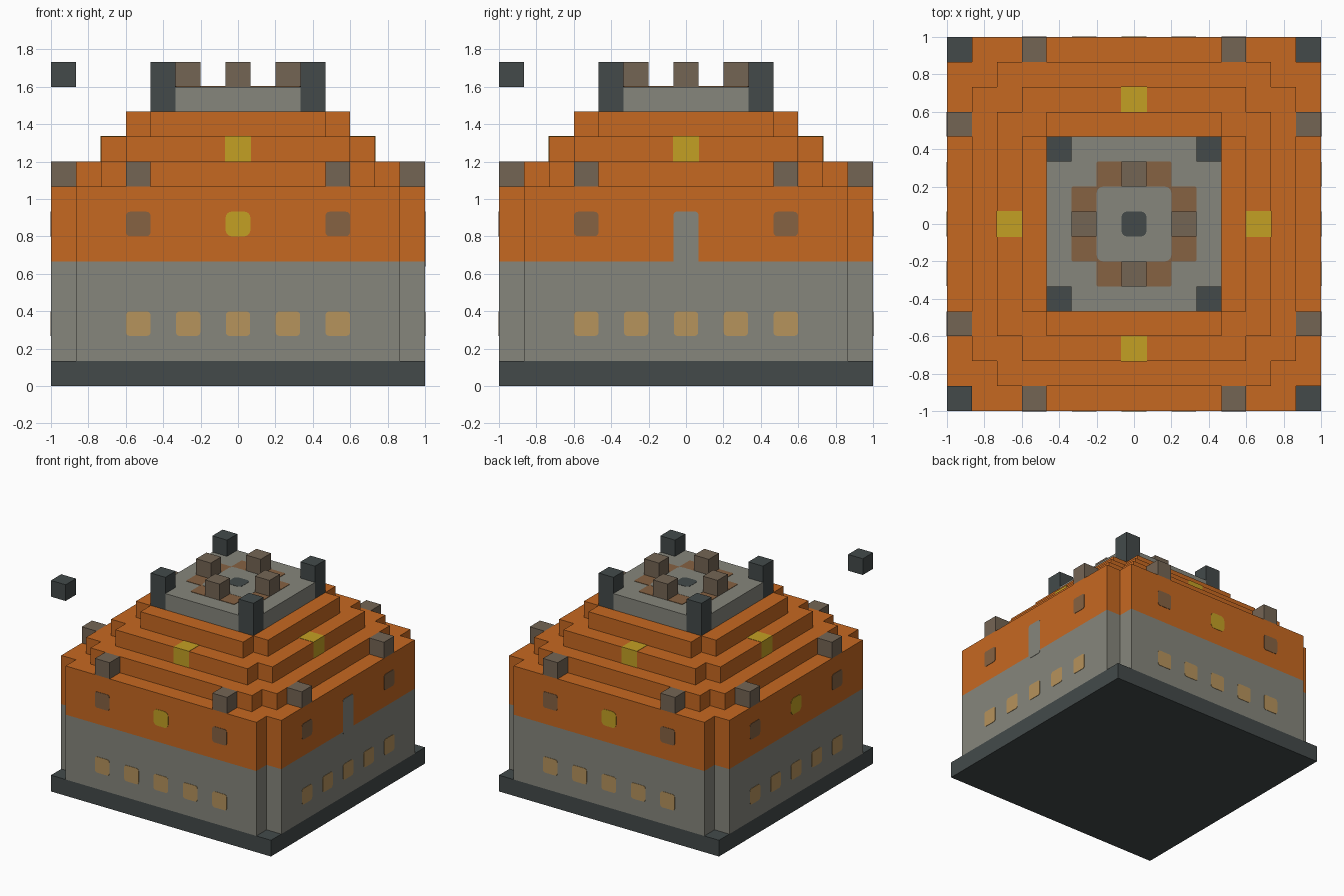
import bpy, bmesh
from math import pi, sin, cos
from mathutils import Matrix, Vector

if "Cube" in bpy.data.objects:
    bpy.data.objects.remove(bpy.data.objects["Cube"], do_unlink=True)

U = 2 / 15  # one building block


def material(name, rgb):
    linear = [((c / 255 + 0.055) / 1.055) ** 2.4 for c in rgb] + [1.0]
    m = bpy.data.materials.new(name)
    m.use_nodes = True
    m.diffuse_color = linear
    bsdf = next(n for n in m.node_tree.nodes if n.type == 'BSDF_PRINCIPLED')
    bsdf.inputs["Base Color"].default_value = linear
    return m


SLATE = material("dark slate", (67, 74, 74))
STONE = material("grey stone", (134, 134, 124))
ORANGE = material("orange clay", (198, 104, 33))
WOOD = material("grey brown wood", (116, 101, 84))
BROWN = material("painted brown", (134, 98, 66))
TAN = material("tan window", (182, 147, 92))
GOLD = material("gold", (196, 160, 36))


def finish(bm, name, mats):
    bmesh.ops.recalc_face_normals(bm, faces=bm.faces)
    mesh = bpy.data.meshes.new(name)
    bm.to_mesh(mesh)
    bm.free()
    for m in mats:
        mesh.materials.append(m)
    obj = bpy.data.objects.new(name, mesh)
    bpy.context.collection.objects.link(obj)
    return obj


def box(name, centre, size, mat):
    bm = bmesh.new()
    bmesh.ops.create_cube(bm, size=1)
    bmesh.ops.scale(bm, vec=size, verts=bm.verts)
    bmesh.ops.translate(bm, vec=centre, verts=bm.verts)
    return finish(bm, name, [mat])


def plate(name, w, h, radius, matrix, mat, thick=0.006):
    """Thin rounded rectangle, half sunk into the surface."""
    bm = bmesh.new()
    verts = []
    for q, (sx, sy) in enumerate([(1, 1), (-1, 1), (-1, -1), (1, -1)]):
        for i in range(5):
            a = (q + i / 4) * pi / 2
            verts.append(bm.verts.new((sx * (w / 2 - radius) + radius * cos(a),
                                       sy * (h / 2 - radius) + radius * sin(a),
                                       -thick / 2)))
    face = bm.faces.new(verts)
    out = bmesh.ops.extrude_face_region(bm, geom=[face])["geom"]
    top = [g for g in out if isinstance(g, bmesh.types.BMVert)]
    bmesh.ops.translate(bm, vec=(0, 0, thick), verts=top)
    bm.transform(matrix)
    return finish(bm, name, [mat])


def wall(side, along, z):
    """Matrix of a wall spot; sides run front, right, back, left."""
    return (Matrix.Rotation(side * pi / 2, 4, 'Z')
            @ Matrix.Translation((along, -1, z)) @ Matrix.Rotation(pi / 2, 4, 'X'))


def turned(side, x, y, z):
    return Matrix.Rotation(side * pi / 2, 3, 'Z') @ Vector((x, y, z))


# Foundation slab
box("foundation", (0, 0, U / 2), (2, 2, U), SLATE)

# Walls, stepped roof and top terrace: one shell with notched corners
# (half width, height), in blocks
levels = [(7.5, 1), (7.5, 5), (7.5, 8), (6.5, 8), (6.5, 9), (5.5, 9),
          (5.5, 10), (4.5, 10), (4.5, 11), (3.5, 11), (3.5, 12)]
bm = bmesh.new()
rings = []
for half, z in levels:
    ring = []
    for side in range(4):
        for x, y in [(half, half - 1), (half - 1, half - 1), (half - 1, half)]:
            ring.append(bm.verts.new(turned(side, x * U, y * U, z * U)))
    rings.append(ring)
for low, high in zip(rings, rings[1:]):
    for i in range(12):
        j = (i + 1) % 12
        bm.faces.new((low[i], low[j], high[j], high[i]))
bm.faces.new(rings[-1])
for f in bm.faces:
    z = f.calc_center_median().z / U
    f.material_index = 0 if z < 5 or z > 11.2 else 1
finish(bm, "walls_and_stepped_roof", [STONE, ORANGE])

for side in range(4):
    # Lower row of windows and the two upper ones
    for i in range(-2, 3):
        plate("lower_window", U * 0.98, U * 0.98, 0.02, wall(side, 2 * i * U, 2.5 * U), TAN)
    for s in (-1, 1):
        plate("upper_window", U * 0.98, U * 0.98, 0.02, wall(side, 4 * s * U, 6.5 * U), BROWN)
        # Battlement on the wall edge
        box("battlement", turned(side, 4 * s * U, -7 * U, 8.5 * U), (U, U, U), WOOD)
    # Doorway on the right, gold emblem on the others
    if side == 1:
        plate("doorway", U, 2.2 * U, 0.02, wall(side, 0, 5.9 * U), STONE)
    else:
        plate("wall_emblem", U, U, 0.035, wall(side, 0, 6.5 * U), GOLD)
    # Gold block in the roof step
    box("roof_gold_block", turned(side, 0, -5 * U, 9.5 * U), (U + 0.005,) * 3, GOLD)
    # Terrace stool and corner post
    box("terrace_stool", turned(side, 0, -2 * U, 12.5 * U), (U, U, U), WOOD)
    box("terrace_post", turned(side, 3 * U, -3 * U, 12 * U), (U, U, 2 * U), SLATE)

# Painted terrace floor
def floor(lift):
    return Matrix.Translation((0, 0, 12 * U + lift))


plate("floor_ring_wide", 5 * U, 3 * U, 0.008, floor(0), BROWN)
plate("floor_ring_deep", 3 * U, 5 * U, 0.008, floor(0.0005), BROWN)
plate("floor_centre", 3 * U, 3 * U, 0.035, floor(0.002), STONE)
plate("floor_hearth", U, U, 0.03, floor(0.004), SLATE)

# Floating block above the front corner
box("floating_block", (-7 * U, -7 * U, 12.5 * U), (U, U, U), SLATE)
